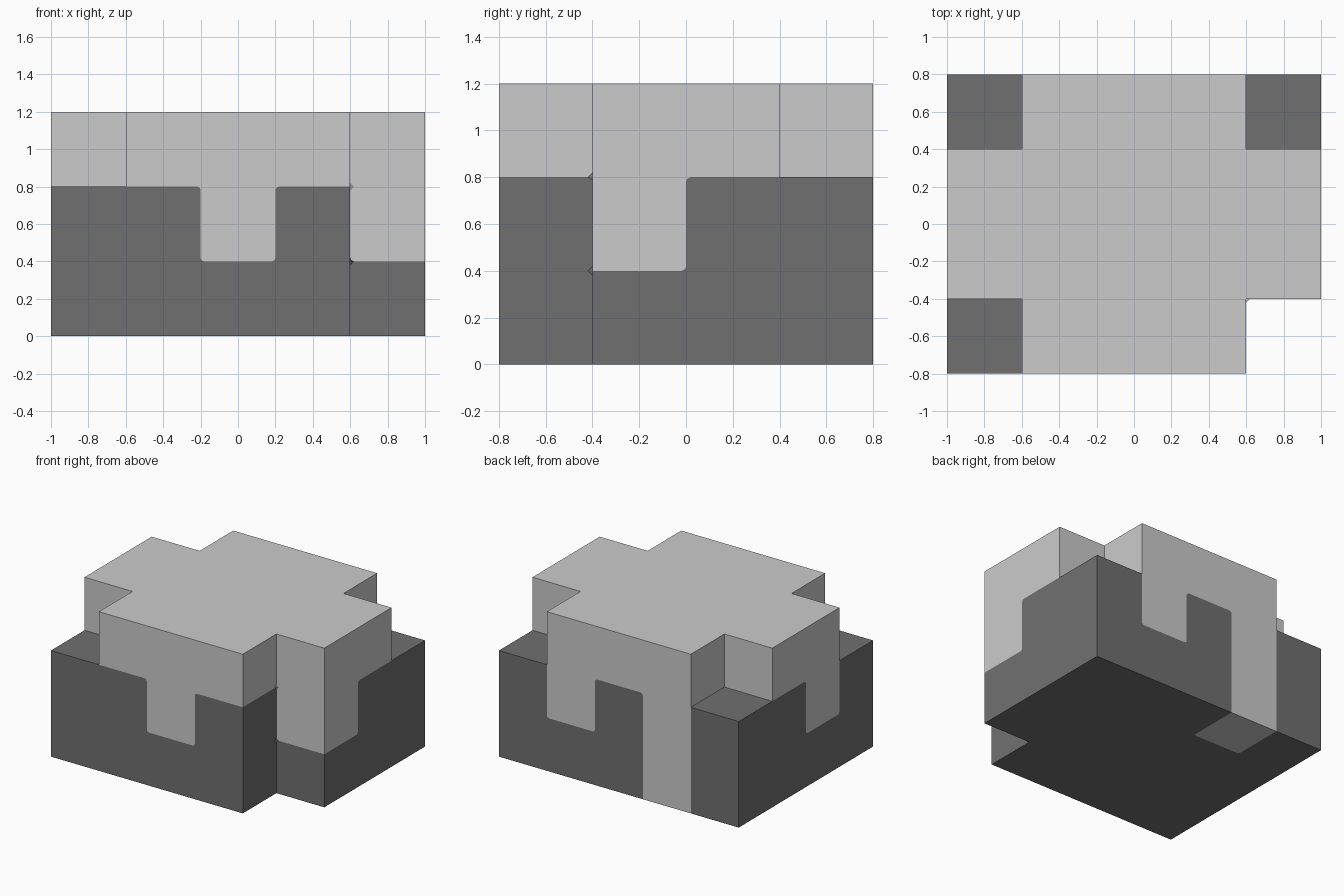
import bpy, bmesh
from itertools import product
from math import floor
from mathutils import Matrix, Vector

if "Cube" in bpy.data.objects:
    bpy.data.objects.remove(bpy.data.objects["Cube"])

CELL = 0.4            # the joint sits on a 5 x 4 x 3 grid of cubes
NX, NY, NZ = 5, 4, 3

# Upper piece: cap without its corners, plus the teeth reaching down
corners = {(0, 0), (4, 0), (0, 3), (4, 3)}
upper = {(i, j, 2) for i, j in product(range(NX), range(NY)) if (i, j) not in corners}
upper |= {(2, 0, 1), (4, 1, 1), (0, 1, 1), (3, 3, 1), (1, 3, 1), (1, 3, 0)}

# Lower piece: two layers around the teeth, with one corner column missing
lower = {(i, j, k) for i, j, k in product(range(NX), range(NY), range(2))
         if (i, j) != (4, 0)} - upper
solid = upper | lower


def inside_joint(edge):
    """True where all cells around an edge are filled by one piece or the other."""
    m = (edge.verts[0].co + edge.verts[1].co) / 2
    return all(tuple(floor(m[a] + d[a]) for a in range(3)) in solid
               for d in product((-0.25, 0.25), repeat=3))


def build_piece(name, cells, colour_name, colour):
    bm = bmesh.new()
    points = {}

    def vert(p):
        if p not in points:
            points[p] = bm.verts.new(p)
        return points[p]

    # Skin of the cell set: a square wherever the neighbour is absent
    for cell in cells:
        for axis, side in product(range(3), (0, 1)):
            near = list(cell)
            near[axis] += 1 if side else -1
            if tuple(near) in cells:
                continue
            u, v = (axis + 1) % 3, (axis + 2) % 3
            loop = []
            for du, dv in ((0, 0), (1, 0), (1, 1), (0, 1)):
                p = list(cell)
                p[axis] += side
                p[u] += du
                p[v] += dv
                loop.append(vert(tuple(p)))
            bm.faces.new(loop if side else loop[::-1])
    bm.normal_update()

    # Small rounding on the mating edges, identical on both pieces
    mating = [e for e in bm.edges if len(e.link_faces) == 2
              and e.calc_face_angle() > 0.1 and inside_joint(e)]
    bmesh.ops.bevel(bm, geom=mating, offset=0.05, offset_type='OFFSET', segments=3,
                    profile=0.5, affect='EDGES', clamp_overlap=True)

    # Grid units to model units, centred
    bm.transform(Matrix.Scale(CELL, 4) @ Matrix.Translation(Vector((-NX / 2, -NY / 2, 0))))
    mesh = bpy.data.meshes.new(name)
    bm.to_mesh(mesh)
    bm.free()
    mat = bpy.data.materials.new(colour_name)
    mat.diffuse_color = (*colour, 1)
    mat.use_nodes = True
    mat.node_tree.nodes["Principled BSDF"].inputs["Base Color"].default_value = mat.diffuse_color
    mesh.materials.append(mat)
    obj = bpy.data.objects.new(name, mesh)
    bpy.context.collection.objects.link(obj)


build_piece("upper_joint_piece", upper, "light grey", (0.6, 0.6, 0.6))
build_piece("lower_joint_piece", lower, "dark grey", (0.163, 0.163, 0.163))
